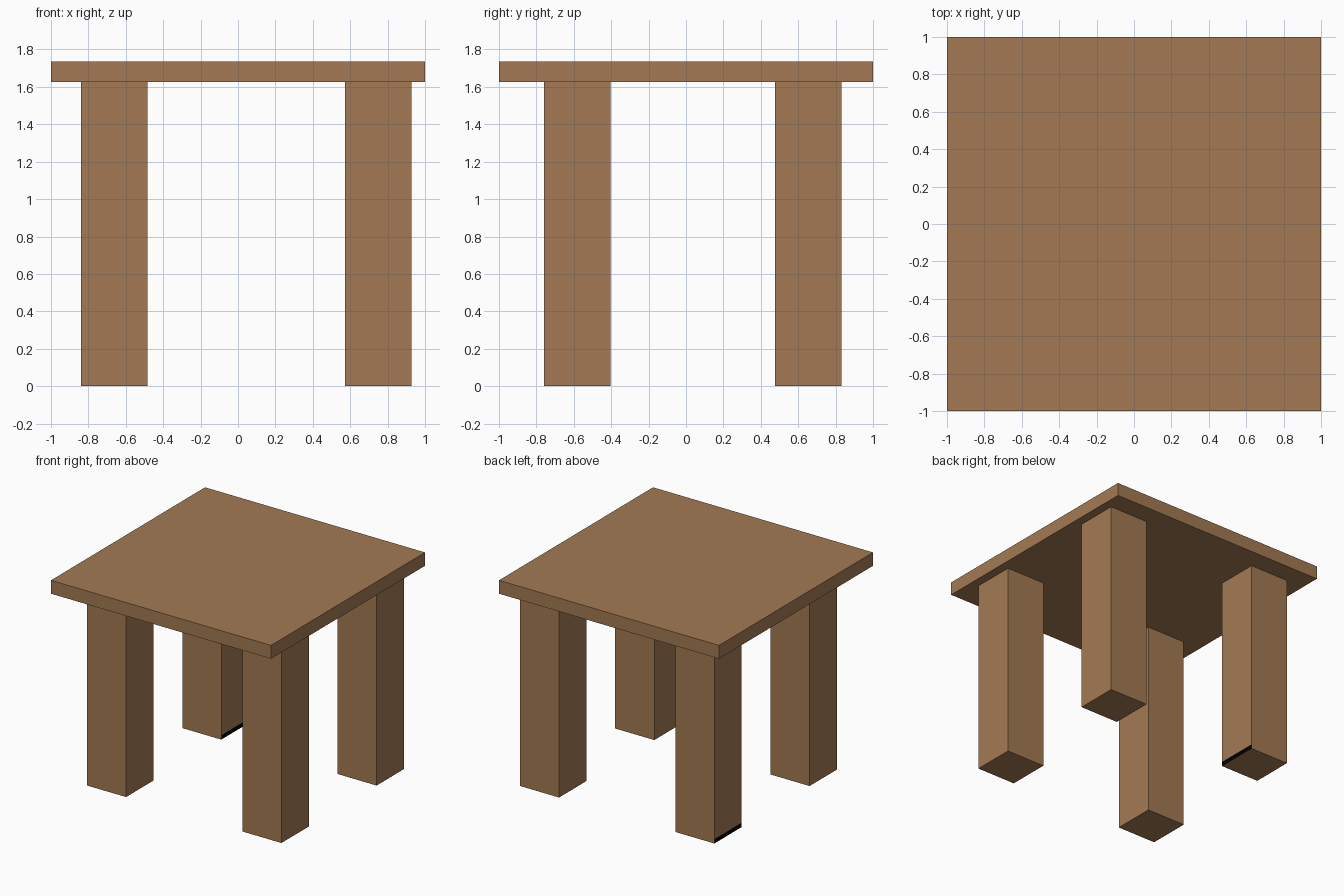
import bpy, bmesh
from mathutils import Vector

if "Cube" in bpy.data.objects:
    bpy.data.objects.remove(bpy.data.objects["Cube"])


def material(name, color):
    m = bpy.data.materials.new(name)
    m.diffuse_color = (*color, 1.0)
    m.use_nodes = True
    m.node_tree.nodes["Principled BSDF"].inputs["Base Color"].default_value = m.diffuse_color
    return m


wood = material("brown wood", (0.37, 0.193, 0.088))
black = material("black", (0.0, 0.0, 0.0))


def box(name, lo, hi, band=0.0):
    """Box between two corners; band = height of black strips on its x sides."""
    lo, hi = Vector(lo), Vector(hi)
    bm = bmesh.new()
    bmesh.ops.create_cube(bm, size=1.0)
    for v in bm.verts:
        v.co = (lo + hi) / 2 + Vector(a * b for a, b in zip(v.co, hi - lo))
    if band:
        bmesh.ops.bisect_plane(bm, geom=bm.verts[:] + bm.edges[:] + bm.faces[:],
                               plane_co=(0, 0, band), plane_no=(0, 0, 1))
        bm.normal_update()
        for f in bm.faces:
            if abs(f.normal.x) > 0.9 and f.calc_center_median().z < band:
                f.material_index = 1
    me = bpy.data.meshes.new(name)
    bm.to_mesh(me)
    bm.free()
    me.materials.append(wood)
    if band:
        me.materials.append(black)
    ob = bpy.data.objects.new(name, me)
    bpy.context.collection.objects.link(ob)
    return ob


# Tabletop slab
LEG_TOP, TOP = 1.625, 1.735
box("tabletop", (-1, -1, LEG_TOP), (1, 1, TOP))

# Four legs, slightly off centre; the back left one has a black foot strip
WIDTH = 0.355
for x_name, x in (("left", -0.84), ("right", 0.572)):
    for y_name, y in (("front", -0.76), ("back", 0.476)):
        band = 0.036 if (x_name, y_name) == ("left", "back") else 0.0
        box(f"{y_name}_{x_name}_leg", (x, y, 0), (x + WIDTH, y + WIDTH, LEG_TOP), band)
